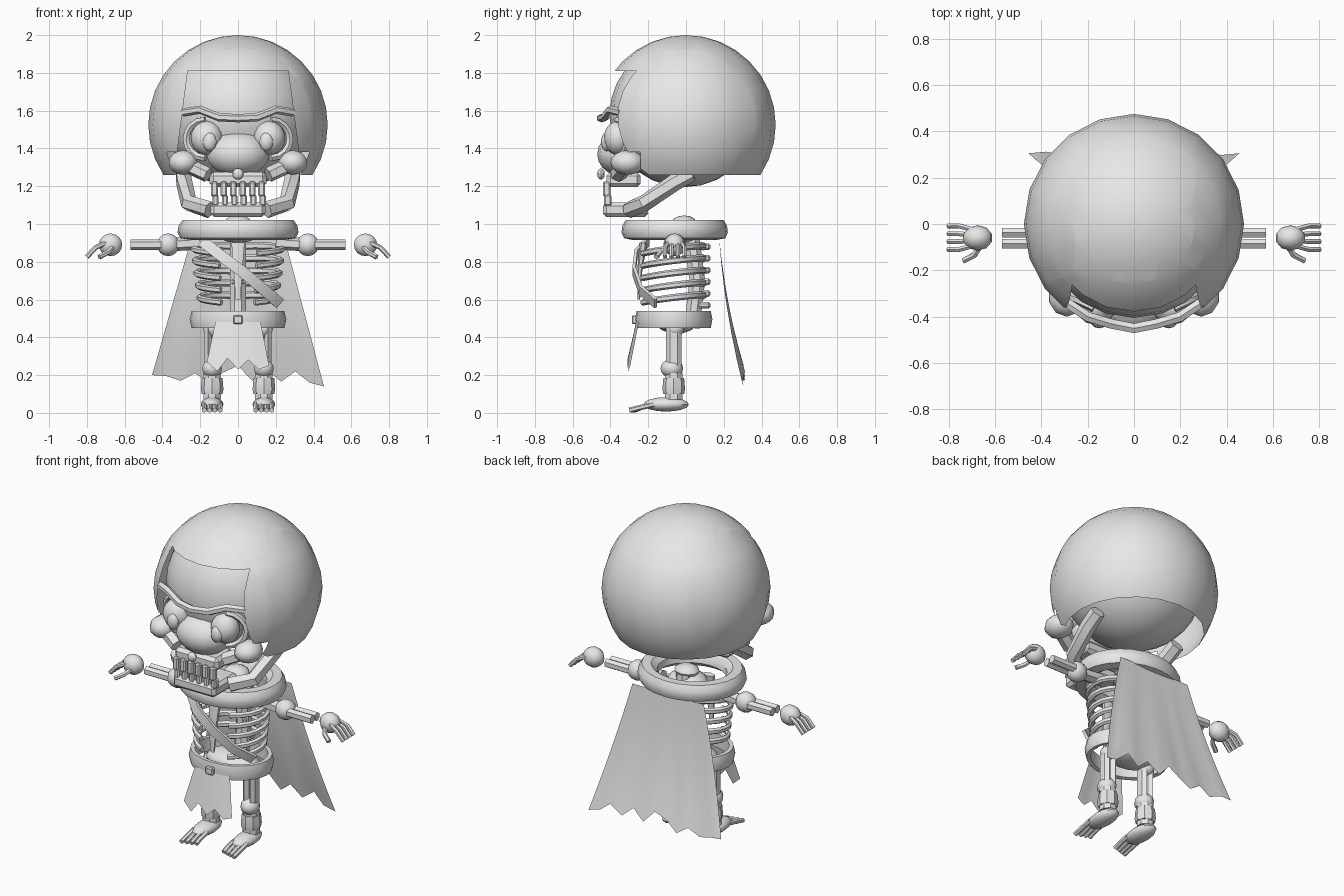
import bpy, bmesh, math
from mathutils import Vector, Matrix

if "Cube" in bpy.data.objects:
    bpy.data.objects.remove(bpy.data.objects["Cube"])

grey = bpy.data.materials.new("plain_grey")
grey.diffuse_color = (0.8, 0.8, 0.8, 1)
grey.use_nodes = True
grey.node_tree.nodes["Principled BSDF"].inputs["Base Color"].default_value = grey.diffuse_color


def finish(name, bm, smooth=True, angle=40):
    bmesh.ops.recalc_face_normals(bm, faces=bm.faces)
    me = bpy.data.meshes.new(name)
    bm.to_mesh(me)
    bm.free()
    me.materials.append(grey)
    ob = bpy.data.objects.new(name, me)
    bpy.context.collection.objects.link(ob)
    if smooth:
        bpy.ops.object.select_all(action='DESELECT')
        ob.select_set(True)
        bpy.context.view_layer.objects.active = ob
        bpy.ops.object.shade_smooth_by_angle(angle=math.radians(angle))
    return ob


def ball(name, loc, radii, seg=12, rings=8):
    bm = bmesh.new()
    m = Matrix.Translation(loc) @ Matrix.Diagonal((*radii, 1))
    bmesh.ops.create_uvsphere(bm, u_segments=seg, v_segments=rings, radius=1, matrix=m)
    return finish(name, bm)


def box(name, loc, size, bevel=0.0):
    bm = bmesh.new()
    bmesh.ops.create_cube(bm, size=1, matrix=Matrix.Translation(loc) @ Matrix.Diagonal((*size, 1)))
    if bevel:
        bmesh.ops.bevel(bm, geom=bm.edges[:], offset=bevel, segments=1, affect='EDGES')
    return finish(name, bm, False)


def sweep(name, pts, ra, rb=None, sides=6, taper=1.0, up=(0, 0, 1)):
    """Tube along points; ra is the half width across, rb the half height."""
    rb = rb or ra
    pts = [Vector(p) for p in pts]
    bm = bmesh.new()
    loops = []
    for i, p in enumerate(pts):
        t = (pts[min(i + 1, len(pts) - 1)] - pts[max(i - 1, 0)]).normalized()
        u = Vector(up) if abs(t.dot(Vector(up))) < 0.95 else Vector((0, 1, 0))
        a = t.cross(u).normalized()
        b = a.cross(t)
        k = 1 + (taper - 1) * i / (len(pts) - 1)
        loops.append([bm.verts.new(p + k * (a * ra * math.cos(w) + b * rb * math.sin(w)))
                      for w in ((j + 0.5) * math.tau / sides for j in range(sides))])
    for l, m in zip(loops, loops[1:]):
        for j in range(sides):
            bm.faces.new((l[j], l[(j + 1) % sides], m[(j + 1) % sides], m[j]))
    bm.faces.new(loops[0])
    bm.faces.new(loops[-1])
    return finish(name, bm)


def hoop(name, centre, profile, sy=1.0, seg=24):
    """Closed (radius, z) profile turned around z."""
    bm = bmesh.new()
    cols = []
    for i in range(seg):
        w = math.tau * i / seg
        cols.append([bm.verts.new((centre[0] + r * math.cos(w), centre[1] + sy * r * math.sin(w), z))
                     for r, z in profile])
    n = len(profile)
    for i in range(seg):
        c, d = cols[i], cols[(i + 1) % seg]
        for j in range(n):
            bm.faces.new((c[j], d[j], d[(j + 1) % n], c[(j + 1) % n]))
    return finish(name, bm)


def cloth(name, cols, rows, point):
    bm = bmesh.new()
    g = [[bm.verts.new(point(i, j / rows)) for i in range(cols)] for j in range(rows + 1)]
    for a, b in zip(g, g[1:]):
        for i in range(cols - 1):
            bm.faces.new((a[i], a[i + 1], b[i + 1], b[i]))
    return finish(name, bm)


# Helmet: open shell with a face window and notched lower corners
bm = bmesh.new()
bmesh.ops.create_uvsphere(bm, u_segments=20, v_segments=16, radius=0.475,
                          matrix=Matrix.Translation((0, 0, 1.525)))
slope = 0.13
cuts = [((0, 0, 1.26), (0, 0, 1)), ((0, 0, 1.38), (0, 0, 1)), ((0, 0, 1.81), (0, 0, 1)),
        ((0, -0.24, 0), (0, 1, 0)), ((0.30, 0, 1.55), (1, 0, slope)), ((-0.30, 0, 1.55), (-1, 0, slope))]
for co, no in cuts:
    bmesh.ops.bisect_plane(bm, geom=bm.verts[:] + bm.edges[:] + bm.faces[:],
                           plane_co=co, plane_no=no, dist=1e-5)


def open_area(c):
    window = c.y < 0 and c.z < 1.81 and abs(c.x) + slope * (c.z - 1.55) < 0.30
    return c.z < 1.26 or window or (c.z < 1.38 and c.y < -0.24)


bmesh.ops.delete(bm, geom=[f for f in bm.faces if open_area(f.calc_center_median())], context='FACES')
finish("helmet", bm, angle=60)

# Skull
ball("cranium", (0, -0.01, 1.58), (0.40, 0.395, 0.385), 20, 14)
ball("muzzle", (0, -0.33, 1.37), (0.17, 0.14, 0.12), 14, 10)
box("upper_jaw", (0, -0.33, 1.235), (0.30, 0.18, 0.08), 0.02)
ball("nose", (0, -0.45, 1.265), (0.03, 0.02, 0.03), 8, 6)
sweep("brow", [(-0.29, -0.34, 1.59), (-0.20, -0.40, 1.605), (-0.10, -0.43, 1.565), (0, -0.45, 1.56),
               (0.10, -0.43, 1.565), (0.20, -0.40, 1.605), (0.29, -0.34, 1.59)], 0.024, 0.022)
for s in (-1, 1):
    ball("eye", (s * 0.165, -0.36, 1.455), (0.085, 0.075, 0.09), 12, 10)
    ball("pupil", (s * 0.15, -0.42, 1.435), (0.038, 0.03, 0.05), 10, 8)
    sweep("eye_socket", [(s * (0.175 + 0.10 * math.cos(w)), -0.36 + 0.05 * math.cos(w), 1.45 + 0.1 * math.sin(w))
                         for w in (-1.6 + 0.4 * k for k in range(9))], 0.02, up=(0, 1, 0))
    ball("cheek", (s * 0.29, -0.31, 1.325), (0.08, 0.09, 0.065), 10, 8)
    sweep("cheek_bone", [(s * 0.29, -0.31, 1.32), (s * 0.16, -0.36, 1.26)], 0.045, 0.04)
    sweep("jaw_arm", [(s * 0.29, 0.03, 1.27), (s * 0.285, -0.06, 1.22), (s * 0.26, -0.22, 1.11),
                      (s * 0.15, -0.30, 1.075)], 0.045, 0.045)
box("lower_jaw", (0, -0.32, 1.075), (0.29, 0.24, 0.075), 0.018)
for i in range(6):
    x = -0.125 + 0.05 * i
    box("upper_tooth", (x, -0.42, 1.185), (0.036, 0.04, 0.08), 0.008)
    box("lower_tooth", (x + 0.006, -0.415, 1.125), (0.034, 0.04, 0.06), 0.008)

# Neck and collar
hoop("collar", (0, -0.06), [(0.20, 0.95), (0.25, 0.915), (0.305, 0.925), (0.32, 0.955), (0.315, 0.99),
                            (0.295, 1.02), (0.24, 1.02), (0.205, 0.99)], 0.88)
ball("neck_bone", (0, -0.01, 1.01), (0.075, 0.065, 0.035), 10, 6)
ball("neck_base", (0, -0.02, 0.95), (0.12, 0.10, 0.05), 10, 6)

# Spine, ribs and breastbone
sweep("spine", [(0, 0.03, 0.45), (0, 0.06, 0.7), (0, 0.02, 1.0)], 0.045, sides=8)
for i in range(6):
    z = 0.57 + 0.062 * i
    box("vertebra", (0, 0.075, z), (0.07, 0.11, 0.035), 0.01)
for i in range(5):
    z, rx = 0.60 + 0.065 * i, 0.205 + 0.008 * i
    for s in (-1, 1):
        arc = [math.radians(100 - 165 * k / 10) for k in range(11)]
        sweep("rib", [(s * rx * math.cos(w), -0.075 + 0.17 * math.sin(w),
                       z + 0.022 * math.sin(w) + 0.01 * math.cos(w)) for w in arc],
              0.018, 0.02, 6, 0.85)
sweep("breastbone", [(0, -0.225, 0.90), (0, -0.245, 0.75), (0, -0.25, 0.60)], 0.04, 0.02, 6, 0.35)

# Shoulder strap
sweep("strap", [(-0.19, -0.20, 0.91), (-0.10, -0.265, 0.84), (0.02, -0.275, 0.75), (0.14, -0.24, 0.65),
                (0.22, -0.16, 0.58)], 0.012, 0.042, 4, up=(0.6, 0, 0.8))

# Belt, buckle and hip bone
hoop("belt", (0, -0.065), [(0.22, 0.455), (0.245, 0.45), (0.256, 0.495), (0.245, 0.54), (0.22, 0.54)], 0.8)
box("buckle", (0, -0.272, 0.493), (0.05, 0.03, 0.045), 0.006)
ball("hip_bone", (0, -0.05, 0.48), (0.17, 0.11, 0.06), 12, 8)

# Ragged front cloth
front_hem = [0.27, 0.22, 0.29, 0.23, 0.28, 0.23, 0.25]


def front_point(i, t):
    u = i / 3 - 1
    return (u * (0.12 + 0.045 * t), -0.265 - 0.045 * t + 0.015 * u * u, 0.48 + (front_hem[i] - 0.48) * t)


cloth("front_cloth", 7, 3, front_point)

# Cape
cape_hem = [0.20, 0.195, 0.17, 0.21, 0.16, 0.215, 0.25, 0.17, 0.23, 0.165, 0.22, 0.16, 0.14]


def cape_point(i, t):
    u = i / 6 - 1
    y = 0.175 + 0.06 * t + 0.07 * t * t + 0.008 * t * math.sin(i * 2.1)
    return (u * (0.245 + 0.21 * t), y, 0.93 + (cape_hem[i] - 0.93) * t)


cloth("cape", 13, 6, cape_point)

for s in (-1, 1):
    # Arm: shoulder bone, elbow, paired forearm bones
    sweep("upper_arm", [(s * 0.20, -0.06, 0.90), (s * 0.36, -0.06, 0.89)], 0.04, 0.035)
    ball("elbow", (s * 0.37, -0.06, 0.89), (0.062, 0.06, 0.06), 10, 8)
    for y in (-0.037, -0.085):
        sweep("forearm", [(s * 0.38, y, 0.89), (s * 0.57, y, 0.89)], 0.024, 0.027)
    # Hand and fingers
    ball("palm", (s * 0.675, -0.06, 0.89), (0.065, 0.055, 0.06), 10, 8)
    for k in range(4):
        y = -0.008 - 0.034 * k
        sweep("finger", [(s * 0.70, y * 0.7 - 0.018, 0.90), (s * 0.755, y, 0.875), (s * 0.80, y, 0.825)],
              0.012, 0.013)
    sweep("thumb", [(s * 0.66, -0.09, 0.88), (s * 0.69, -0.135, 0.85), (s * 0.735, -0.158, 0.825)], 0.014)

    # Leg: paired thigh bones, knee, shin
    x = s * 0.137
    ball("hip_joint", (x, -0.06, 0.445), (0.05, 0.05, 0.045), 10, 8)
    for d in (-0.022, 0.022):
        sweep("thigh", [(x + d, -0.065, 0.45), (x + d, -0.065, 0.24)], 0.022, 0.042)
    ball("knee", (x, -0.075, 0.235), (0.055, 0.06, 0.05), 10, 8)
    sweep("shin", [(x, -0.065, 0.21), (x, -0.065, 0.15), (x, -0.065, 0.07)], 0.05, 0.05, 8)
    hoop("shin_band", (x, -0.065), [(0.03, 0.10), (0.055, 0.10), (0.06, 0.125), (0.055, 0.185), (0.03, 0.185)], 1, 8)
    # Foot and toes
    ball("foot", (x, -0.105, 0.045), (0.06, 0.12, 0.038), 12, 8)
    for k in range(4):
        tx = x + s * (0.042 - 0.028 * k)
        sweep("toe", [(tx, -0.17, 0.045), (tx * 1.0, -0.235, 0.03), (tx, -0.30 + 0.008 * k, 0.014)], 0.014, 0.014)
